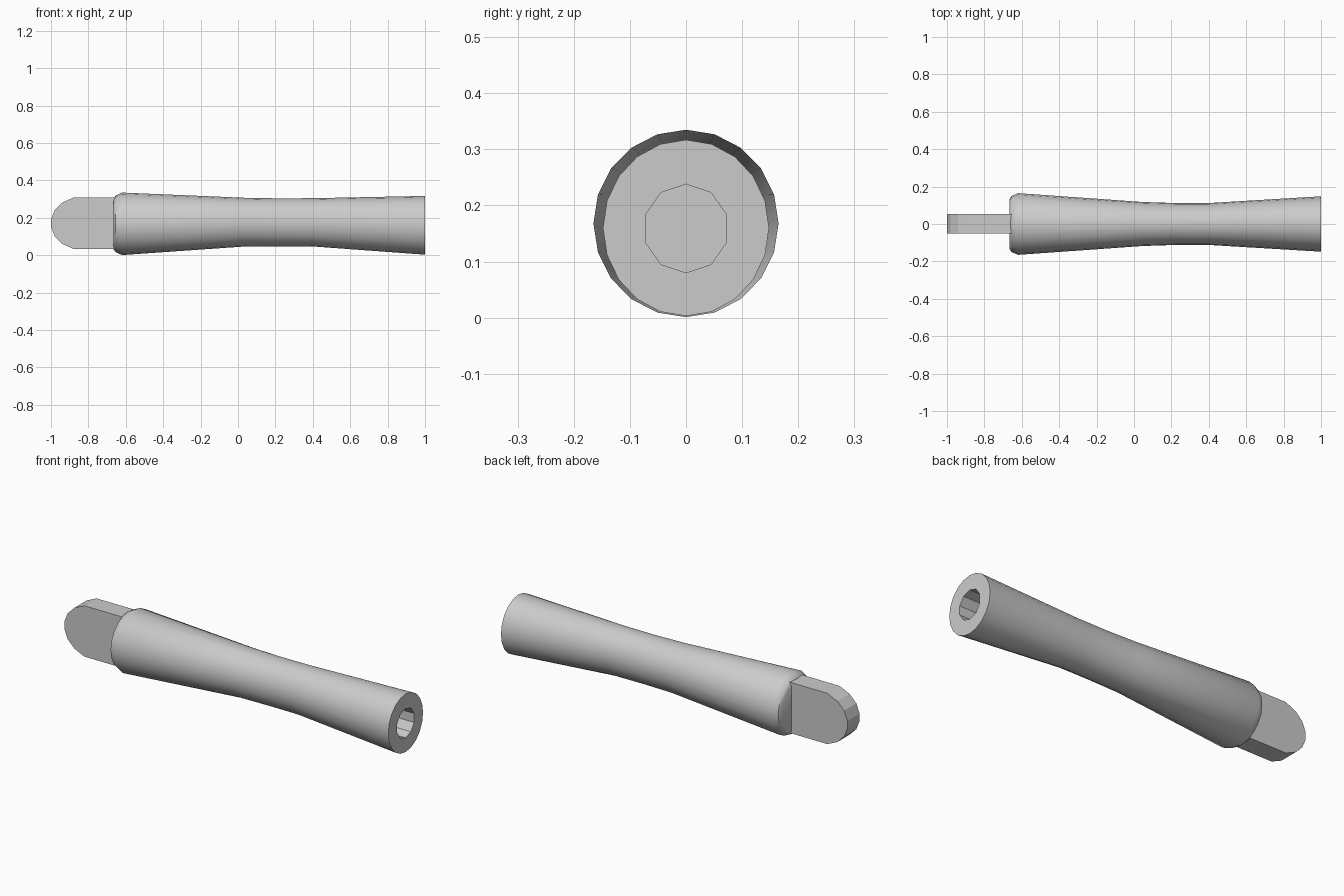
import bpy, bmesh, math

cube = bpy.data.objects.get("Cube")
if cube:
    bpy.data.objects.remove(cube, do_unlink=True)

GREY = (0.6, 0.6, 0.6, 1)
mat = bpy.data.materials.new("plain grey")
mat.use_nodes = True
mat.diffuse_color = GREY
mat.node_tree.nodes["Principled BSDF"].inputs["Base Color"].default_value = GREY


def make_object(name, bm, smooth):
    bmesh.ops.recalc_face_normals(bm, faces=bm.faces[:])
    mesh = bpy.data.meshes.new(name)
    bm.to_mesh(mesh)
    bm.free()
    mesh.materials.append(mat)
    obj = bpy.data.objects.new(name, mesh)
    bpy.context.collection.objects.link(obj)
    if smooth:
        bpy.ops.object.select_all(action='DESELECT')
        obj.select_set(True)
        bpy.context.view_layer.objects.active = obj
        bpy.ops.object.shade_smooth_by_angle(angle=math.radians(35))
    return obj


def ring(bm, x, ry, rz, cz, sides):
    step = 2 * math.pi / sides
    return [bm.verts.new((x, ry * math.sin(i * step), cz + rz * math.cos(i * step)))
            for i in range(sides)]


# Waisted handle: stations of x, half width, half height, centre height
stations = [
    (-0.665, 0.133, 0.135, 0.168),
    (-0.655, 0.150, 0.151, 0.168),
    (-0.62, 0.165, 0.167, 0.168),
    (0.04, 0.118, 0.130, 0.177),
    (0.22, 0.112, 0.128, 0.176),
    (0.40, 0.112, 0.129, 0.176),
    (1.0, 0.148, 0.157, 0.160),
]
bm = bmesh.new()
SIDES = 20
rings = [ring(bm, *s, SIDES) for s in stations]
for a, b in zip(rings, rings[1:]):
    for i in range(SIDES):
        j = (i + 1) % SIDES
        bm.faces.new((a[i], a[j], b[j], b[i]))
bm.faces.new(rings[0])
bm.faces.new(rings[-1])
handle = make_object("handle", bm, True)

# Blind socket bored into the open end
bm = bmesh.new()
outer = ring(bm, 1.1, 0.076, 0.079, 0.159, 10)
inner = ring(bm, 0.65, 0.076, 0.079, 0.159, 10)
for i in range(10):
    j = (i + 1) % 10
    bm.faces.new((outer[i], outer[j], inner[j], inner[i]))
bm.faces.new(outer)
bm.faces.new(inner)
cutter = make_object("socket_cutter", bm, False)
cutter.hide_render = True
bore = handle.modifiers.new("socket", 'BOOLEAN')
bore.operation = 'DIFFERENCE'
bore.solver = 'EXACT'
bore.object = cutter
bpy.context.view_layer.objects.active = handle
bpy.ops.object.modifier_apply(modifier="socket")
bpy.data.objects.remove(cutter, do_unlink=True)

# Flat tang with a faceted round end
half = [(-0.6, 0.137), (-0.88, 0.137), (-0.94, 0.11), (-0.98, 0.07), (-1.0, 0.02)]
outline = half + [(x, -z) for x, z in reversed(half)]
bm = bmesh.new()
face = bm.faces.new([bm.verts.new((x, -0.051, 0.171 + z)) for x, z in outline])
side = bmesh.ops.extrude_face_region(bm, geom=[face])["geom"]
bmesh.ops.translate(bm, vec=(0, 0.104, 0),
                    verts=[v for v in side if isinstance(v, bmesh.types.BMVert)])
make_object("tang", bm, False)
